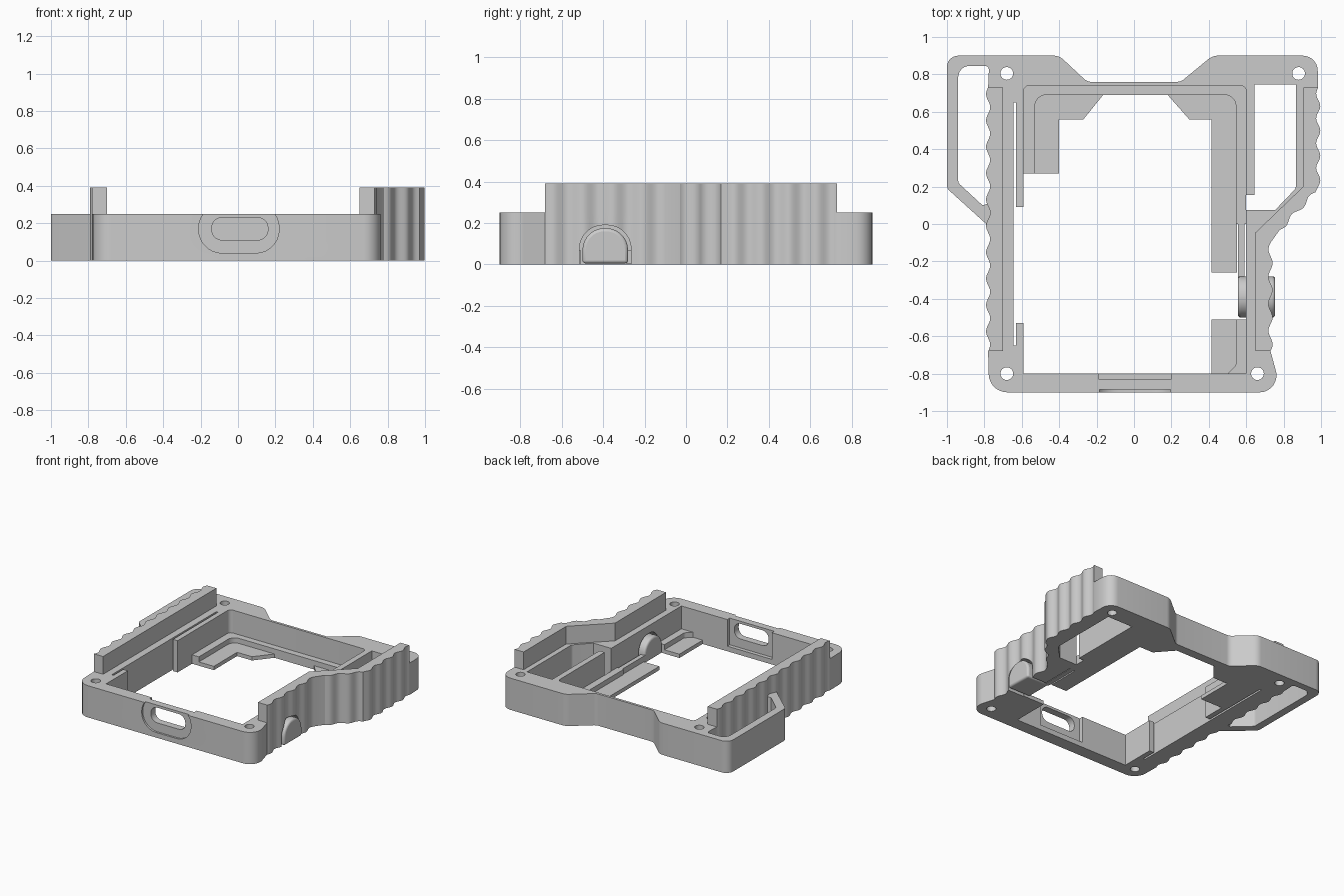
import bpy, bmesh, math
from mathutils import Vector

if "Cube" in bpy.data.objects:
    bpy.data.objects.remove(bpy.data.objects["Cube"])

grey = bpy.data.materials.new("plain_grey")
grey.use_nodes = True
COLOUR = (0.6, 0.6, 0.6, 1)
grey.diffuse_color = COLOUR
grey.node_tree.nodes["Principled BSDF"].inputs["Base Color"].default_value = COLOUR

BODY, TOP = 0.25, 0.39      # heights of the frame and of the grip rails


def fillet(corners, steps=7):
    """Outline from (a, b) or (a, b, radius) corners."""
    out = []
    for i, c in enumerate(corners):
        p = Vector(c[:2])
        if len(c) < 3:
            out.append(p)
            continue
        u = (Vector(corners[i - 1][:2]) - p).normalized()
        v = (Vector(corners[(i + 1) % len(corners)][:2]) - p).normalized()
        half = u.angle(v) / 2
        centre = p + (u + v).normalized() * c[2] / math.sin(half)
        a = (p + u * c[2] / math.tan(half) - centre).normalized()
        b = (p + v * c[2] / math.tan(half) - centre).normalized()
        out += [centre + a.slerp(b, k / steps) * c[2] for k in range(steps + 1)]
    return out


def ridges(start, end, waves, amp=0.011):
    """Scalloped line between two points."""
    p, q = Vector(start), Vector(end)
    d = (q - p).normalized()
    n = Vector((d.y, -d.x))
    count = waves * 12
    return [tuple(p.lerp(q, k / count) + n * amp * math.sin(math.tau * waves * k / count))
            for k in range(count + 1)]


def rect(x0, x1, y0, y1, r=None):
    pts = [(x0, y0), (x1, y0), (x1, y1), (x0, y1)]
    return [p + (r,) for p in pts] if r else pts


def prism(name, corners, lo, hi, axis="z"):
    place = {"x": lambda a, b, h: (h, a, b),
             "y": lambda a, b, h: (a, h, b),
             "z": lambda a, b, h: (a, b, h)}[axis]
    bm = bmesh.new()
    pts = fillet(corners)
    low = [bm.verts.new(place(p[0], p[1], lo)) for p in pts]
    high = [bm.verts.new(place(p[0], p[1], hi)) for p in pts]
    bm.faces.new(low)
    bm.faces.new(high)
    for i in range(len(pts)):
        bm.faces.new((low[i - 1], low[i], high[i], high[i - 1]))
    bmesh.ops.recalc_face_normals(bm, faces=bm.faces)
    mesh = bpy.data.meshes.new(name)
    bm.to_mesh(mesh)
    bm.free()
    mesh.materials.append(grey)
    obj = bpy.data.objects.new(name, mesh)
    bpy.context.collection.objects.link(obj)
    return obj


def activate(obj):
    bpy.ops.object.select_all(action="DESELECT")
    obj.select_set(True)
    bpy.context.view_layer.objects.active = obj


def cut(obj, corners, lo=-0.1, hi=0.6, axis="z"):
    cutter = prism("cutter", corners, lo, hi, axis)
    mod = obj.modifiers.new("cut", "BOOLEAN")
    mod.operation, mod.solver, mod.object = "DIFFERENCE", "EXACT", cutter
    activate(obj)
    bpy.ops.object.modifier_apply(modifier=mod.name)
    bpy.data.objects.remove(cutter)


# Scalloped grip lines
left_grip = ridges((-0.78, 0.73), (-0.78, -0.68), 10)
right_grip = (ridges((0.73, -0.68), (0.73, -0.1), 4)
              + ridges((0.78, -0.03), (0.97, 0.17), 2)
              + ridges((0.985, 0.2), (0.985, 0.73), 4))

# Main frame outline with a wing on each side
frame = prism("main_frame",
              [(-0.775, -0.9, 0.1), (0.775, -0.9, 0.09), (0.76, -0.79, 0.03)]
              + right_grip
              + [(0.98, 0.9, 0.08), (0.42, 0.9, 0.08), (0.25, 0.76, 0.06),
                 (-0.25, 0.76, 0.06), (-0.4, 0.9, 0.08), (-1, 0.9, 0.06),
                 (-1, 0.19, 0.04), (-0.79, 0.0)]
              + [p for p in left_grip if p[1] < -0.01], 0, BODY)

# Central cavity, side relief and the slit behind the left lips
cut(frame, [(-0.59, -0.8), (0.6, -0.8), (0.6, 0.74, 0.03), (-0.59, 0.74, 0.03)])
cut(frame, rect(-0.645, -0.5, -0.53, 0.09))
cut(frame, rect(-0.645, -0.63, -0.65, 0.65))
# Wing openings
cut(frame, [(-0.94, 0.845, 0.06), (-0.775, 0.845, 0.02)]
    + [p for p in left_grip if p[1] > 0.1] + [(-0.81, 0.1), (-0.94, 0.22, 0.03)])
cut(frame, [(0.645, 0.745), (0.645, 0.155), (0.58, 0.155), (0.58, 0.075),
            (0.755, 0.075), (0.865, 0.19, 0.03), (0.865, 0.745)])
# Screw holes
for x, y in ((-0.68, 0.805), (0.88, 0.805), (-0.68, -0.8), (0.66, -0.8)):
    cut(frame, [(x + 0.034 * math.cos(math.tau * k / 24),
                 y + 0.034 * math.sin(math.tau * k / 24)) for k in range(24)])
# Front port with a recess outside and inside
cut(frame, rect(-0.21, 0.22, 0.04, 0.3, 0.125), -1, -0.885, "y")
cut(frame, rect(-0.19, 0.2, 0.04, 0.4), -0.83, -0.75, "y")
cut(frame, rect(-0.14, 0.16, 0.11, 0.23, 0.055), -1, -0.7, "y")
# Button opening
cut(frame, [(-0.515, -0.1), (-0.265, -0.1), (-0.265, 0.19, 0.115),
            (-0.515, 0.19, 0.115)], 0.5, 0.9, "x")

# Raised grip rails
left_rail = prism("left_grip_rail", left_grip + [(-0.7, -0.68), (-0.7, 0.73)], BODY, TOP)
right_rail = prism("right_grip_rail",
                   right_grip + [(0.905, 0.73), (0.905, 0.2), (0.65, -0.045), (0.65, -0.68)],
                   BODY, TOP)

# Thin support ledges and the raised rims along the walls
back_ledge = prism("back_ledge",
                   [(-0.59, 0.27), (-0.4, 0.27), (-0.4, 0.56), (-0.27, 0.56), (-0.165, 0.69),
                    (0.18, 0.69), (0.295, 0.56), (0.415, 0.56), (0.415, -0.26), (0.55, -0.26),
                    (0.55, 0), (0.6, 0), (0.6, 0.74), (-0.59, 0.74)], 0, 0.03)
back_rim = prism("back_rim",
                 [(-0.59, 0.27), (-0.53, 0.27), (-0.53, 0.69, 0.06), (0.545, 0.69, 0.06),
                  (0.545, 0), (0.6, 0), (0.6, 0.74), (-0.59, 0.74)], 0.03, 0.07)
front_ledge = prism("front_ledge", rect(0.415, 0.6, -0.8, -0.51), 0, 0.03)
front_rim = prism("front_rim",
                  [(0.5, -0.8), (0.545, -0.755, 0.03), (0.545, -0.51), (0.6, -0.51),
                   (0.6, -0.8)], 0.03, 0.07)

# Domed side button on a spring arm
button = prism("side_button", [(-0.5, 0.005), (-0.28, 0.005), (-0.28, 0.175, 0.105),
                               (-0.5, 0.175, 0.105)], 0.555, 0.755, "x")
soft = button.modifiers.new("soft_edge", "BEVEL")
soft.width, soft.segments, soft.limit_method = 0.015, 3, "ANGLE"
spring_arm = prism("spring_arm", rect(0.555, 0.59, -0.29, 0.01), 0.005, 0.07)

for part in (frame, left_rail, right_rail, back_ledge, back_rim, front_ledge,
             front_rim, button, spring_arm):
    activate(part)
    bpy.ops.object.shade_smooth_by_angle(angle=math.radians(32))
